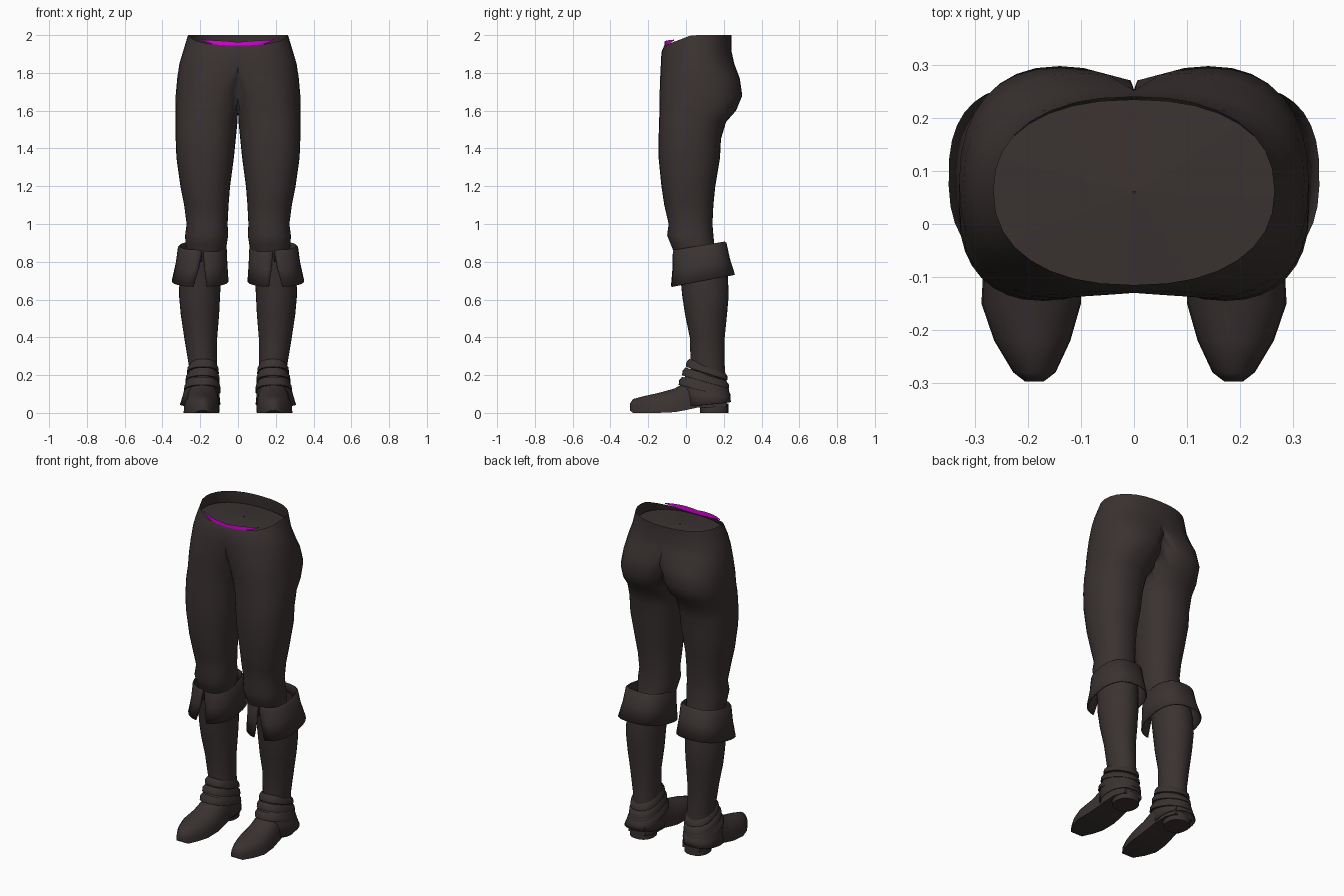
import bpy, bmesh, math

cube = bpy.data.objects.get("Cube")
if cube:
    bpy.data.objects.remove(cube)


def material(name, colour):
    m = bpy.data.materials.new(name)
    m.use_nodes = True
    m.diffuse_color = (*colour, 1)
    bsdf = m.node_tree.nodes["Principled BSDF"]
    bsdf.inputs["Base Color"].default_value = (*colour, 1)
    bsdf.inputs["Roughness"].default_value = 0.9
    return m


BROWN = material("dark brown", (0.042, 0.032, 0.031))
MAGENTA = material("magenta", (0.7, 0.0, 0.7))


def oval(z, x0, x1, y0, y1, tilt=0.0, power=0.88, count=32, gap=None):
    """Rounded horizontal ring; tilt lifts the back, gap opens the front."""
    points = []
    for i in range(count):
        if gap is None:
            a = 2 * math.pi * i / count
        else:
            a = -math.pi / 2 + gap + (2 * math.pi - 2 * gap) * i / (count - 1)
        c, s = math.cos(a), math.sin(a)
        u = math.copysign(abs(c) ** power, c)
        v = math.copysign(abs(s) ** power, s)
        points.append(((x0 + x1) / 2 + u * (x1 - x0) / 2,
                       (y0 + y1) / 2 + v * (y1 - y0) / 2, z + tilt * v))
    return points


def arch(y, cx, half, bottom, top, count=14):
    """Upright shoe section: a flat sole under a dome."""
    points = []
    for i in range(count):
        a = math.pi * i / (count - 1)
        rise = max(0.0, math.sin(a)) ** 0.7
        points.append((cx + half * math.cos(a), y,
                       bottom + (top - bottom) * rise))
    return points


def loft(name, rings, closed=True, caps=False, mirror=True, mat=BROWN,
         thickness=0, angle=45, split=False):
    bm = bmesh.new()
    rows = [[bm.verts.new(p) for p in ring] for ring in rings]
    n = len(rows[0])
    for low, high in zip(rows, rows[1:]):
        for i in range(n if closed else n - 1):
            j = (i + 1) % n
            bm.faces.new((low[i], low[j], high[j], high[i]))
    if caps:
        bm.faces.new(rows[0])
        bm.faces.new(rows[-1])
    if split:
        # Press the inner side flat on the centre line and open it there
        for v in bm.verts:
            v.co.x = max(v.co.x, 0)
        inner = [f for f in bm.faces if all(v.co.x < 1e-4 for v in f.verts)]
        bmesh.ops.delete(bm, geom=inner, context="FACES")
        bmesh.ops.dissolve_degenerate(bm, dist=1e-4, edges=bm.edges[:])
    bmesh.ops.recalc_face_normals(bm, faces=bm.faces[:])
    mesh = bpy.data.meshes.new(name)
    bm.to_mesh(mesh)
    bm.free()
    mesh.materials.append(mat)
    ob = bpy.data.objects.new(name, mesh)
    bpy.context.collection.objects.link(ob)
    bpy.ops.object.select_all(action="DESELECT")
    ob.select_set(True)
    bpy.context.view_layer.objects.active = ob
    bpy.ops.object.shade_smooth_by_angle(angle=math.radians(angle))
    if thickness:
        mod = ob.modifiers.new("thickness", "SOLIDIFY")
        mod.thickness = thickness
    if mirror:
        mod = ob.modifiers.new("other_side", "MIRROR")
        mod.merge_threshold = 0.0005


# Trousers: each leg widens into half of the hips above the crotch
LEG = [
    (0.84, 0.07, 0.27, -0.06, 0.16), (0.89, 0.06, 0.278, -0.08, 0.15),
    (0.94, 0.052, 0.28, -0.10, 0.145), (1.0, 0.055, 0.272, -0.092, 0.14),
    (1.1, 0.05, 0.285, -0.115, 0.145), (1.2, 0.042, 0.305, -0.13, 0.155),
    (1.35, 0.022, 0.326, -0.145, 0.18), (1.45, 0.012, 0.33, -0.145, 0.185),
    (1.54, 0.003, 0.33, -0.143, 0.212), (1.6, -0.02, 0.33, -0.14, 0.265),
    (1.68, -0.05, 0.33, -0.14, 0.298), (1.77, -0.12, 0.322, -0.137, 0.285),
    (1.85, -0.23, 0.31, -0.133, 0.255), (1.91, -0.292, 0.292, -0.13, 0.242),
]
rim = [(x, y, z - 0.055 * max(0, (0.03 - y) / 0.145))
       for x, y, z in oval(2.0, -0.265, 0.265, -0.115, 0.24)]
loft("trousers", [oval(*r) for r in LEG] + [rim], split=True, angle=60)

# Closed inside of the waist
loft("waist_lining", [oval(1.93 + 0.012 * (1 - k), -0.27 * k, 0.27 * k,
                           0.06 - 0.178 * k, 0.06 + 0.175 * k)
                      for k in (1, 0.75, 0.5, 0.25, 0.01)], mirror=False)

# Thin bright lining edge showing above the front rim
lining = []
for lift in (0, 1):
    row = []
    for i in range(17):
        t = -1 + i / 8
        top = 1.962 + 0.014 * abs(t) ** 0.7
        row.append((0.19 * t, -0.113 + 0.05 * abs(t) ** 2.5,
                    top if lift else 1.935 + 0.036 * t * t))
    lining.append(row)
loft("lining_edge", lining, closed=False, mirror=False, mat=MAGENTA)

# Boot shafts
SHAFT = [
    (0.12, 0.105, 0.27, 0.02, 0.215), (0.25, 0.112, 0.26, 0.025, 0.205),
    (0.4, 0.11, 0.285, 0.02, 0.205), (0.52, 0.10, 0.303, -0.005, 0.217),
    (0.62, 0.095, 0.312, -0.02, 0.226), (0.72, 0.09, 0.31, -0.03, 0.222),
    (0.86, 0.075, 0.30, -0.06, 0.2),
]
loft("boot_shaft", [oval(*r, power=1) for r in SHAFT])

# Turned-down cuffs, split at the front
CUFF = [
    (0.83, 0.08, 0.29, -0.05, 0.19, 0.03, 0.02),
    (0.885, 0.068, 0.308, -0.064, 0.205, 0.022, 0.02),
    (0.875, 0.06, 0.318, -0.07, 0.215, 0.025, 0.02),
    (0.79, 0.056, 0.33, -0.072, 0.233, 0.027, 0.07),
    (0.7, 0.05, 0.35, -0.082, 0.26, 0.032, 0.17),
]
loft("boot_cuff", [oval(*r[:6], power=0.8, gap=r[6]) for r in CUFF],
     closed=False, thickness=0.008)

# Shoes
SHOE = [
    (-0.297, 0.188, 0.018, 0.012, 0.05), (-0.28, 0.188, 0.04, 0, 0.074),
    (-0.22, 0.192, 0.072, 0, 0.09), (-0.15, 0.194, 0.094, 0, 0.105),
    (-0.06, 0.19, 0.093, 0.004, 0.13), (0, 0.187, 0.088, 0.015, 0.165),
    (0.06, 0.186, 0.084, 0.028, 0.19), (0.15, 0.186, 0.084, 0.03, 0.16),
    (0.215, 0.186, 0.06, 0.03, 0.12),
]
loft("shoe", [arch(*r) for r in SHOE], caps=True)
loft("heel", [oval(z, 0.115, 0.26, 0.075, 0.225, count=20)
              for z in (0, 0.05)], caps=True)

# Flared ankle guard over the heel
GUARD = [
    (0.2, 0.107, 0.268, 0.01, 0.213, -0.03),
    (0.14, 0.1, 0.28, -0.02, 0.228, -0.02),
    (0.095, 0.098, 0.292, -0.015, 0.234, -0.01),
    (0.045, 0.093, 0.307, 0.0, 0.238, 0.012),
]
loft("ankle_guard", [oval(*r) for r in GUARD], thickness=0.006)

# Slanted folds wrapped round the ankle
for name, z, grow, front in (("upper", 0.225, 0, 0.005),
                             ("middle", 0.18, 0.008, -0.015),
                             ("lower", 0.13, 0.016, -0.033)):
    rings = []
    for dz, out in ((0.026, -0.012), (0.008, 0.003), (-0.016, 0.006), (-0.02, -0.01)):
        w = grow + out
        rings.append(oval(z + dz, 0.105 - w * 0.6, 0.265 + w, front - out,
                          0.215 + w, -0.035))
    loft(name + "_ankle_fold", rings)
